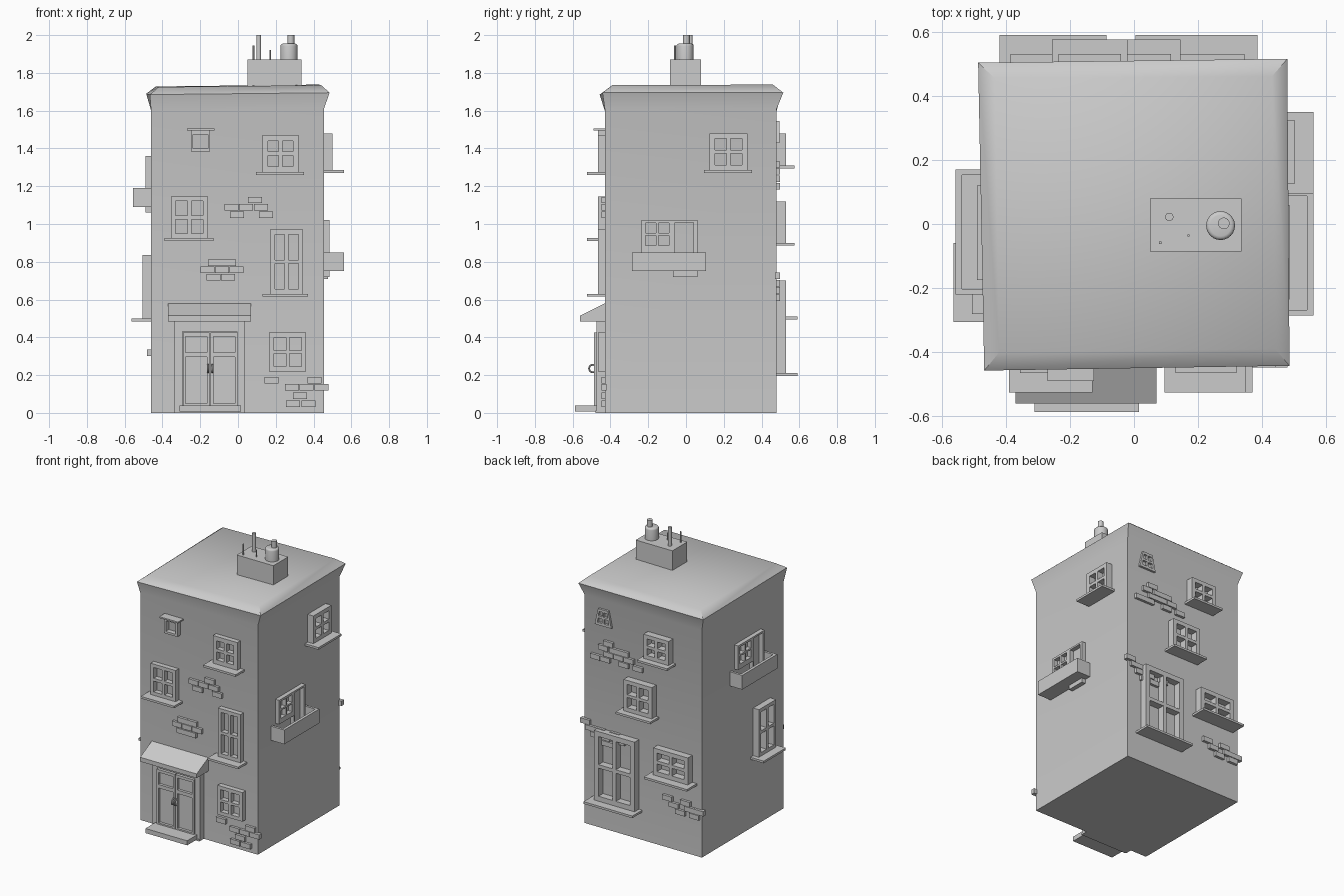
import bpy, bmesh, math
from mathutils import Matrix

if "Cube" in bpy.data.objects:
    bpy.data.objects.remove(bpy.data.objects["Cube"])

# Each wall: rotation about z and distance from centre; u runs rightwards seen from outside
WALLS = {"front": (0, .43), "right": (90, .455), "back": (180, .48), "left": (270, .46)}


def finish(name, bm, wall=None, smooth=None):
    if wall:
        ang, w = WALLS[wall]
        bm.transform(Matrix.Rotation(math.radians(ang), 4, 'Z') @ Matrix.Translation((0, -w, 0)))
    bmesh.ops.recalc_face_normals(bm, faces=bm.faces)
    me = bpy.data.meshes.new(name)
    bm.to_mesh(me)
    bm.free()
    ob = bpy.data.objects.new(name, me)
    bpy.context.collection.objects.link(ob)
    if smooth:
        bpy.ops.object.select_all(action='DESELECT')
        bpy.context.view_layer.objects.active = ob
        ob.select_set(True)
        bpy.ops.object.shade_smooth_by_angle(angle=math.radians(smooth))
    return ob


def boxes(name, wall, items):
    """Each item: u0, u1, depth0, depth1, z0, z1."""
    bm = bmesh.new()
    for u0, u1, d0, d1, z0, z1 in items:
        m = Matrix.Translation(((u0 + u1) / 2, -(d0 + d1) / 2, (z0 + z1) / 2))
        m = m @ Matrix.Diagonal((u1 - u0, d1 - d0, z1 - z0, 1))
        bmesh.ops.create_cube(bm, size=1, matrix=m)
    return finish(name, bm, wall)


def window(name, wall, us, zs, depth, taper=0, base=-.01):
    """Frame with open panes at odd grid cells."""
    bm = bmesh.new()
    mid = (us[0] + us[-1]) / 2
    grid = [[bm.verts.new((mid + (u - mid) * (1 - taper * (z - zs[0]) / (zs[-1] - zs[0])), -depth, z))
             for z in zs] for u in us]
    for i in range(len(us) - 1):
        for j in range(len(zs) - 1):
            if not (i % 2 and j % 2):
                bm.faces.new((grid[i][j], grid[i + 1][j], grid[i + 1][j + 1], grid[i][j + 1]))
    ext = bmesh.ops.extrude_face_region(bm, geom=bm.faces[:], use_keep_orig=True)
    for v in ext["geom"]:
        if isinstance(v, bmesh.types.BMVert):
            v.co.y = -base
    return finish(name, bm, wall)


def splits(a, b, edge, bar):
    m = (a + b) / 2
    return [a, a + edge, m - bar / 2, m + bar / 2, b - edge, b]


def sill(name, wall, u0, u1, z, depth):
    boxes(name, wall, [(u0, u1, -.01, depth, z - .015, z)])


def cylinder(name, x, y, r, z0, z1, seg=24, bevel=0):
    bm = bmesh.new()
    bmesh.ops.create_cone(bm, cap_ends=True, segments=seg, radius1=r, radius2=r, depth=z1 - z0,
                          matrix=Matrix.Translation((x, y, (z0 + z1) / 2)))
    if bevel:
        top = [e for e in bm.edges if all(v.co.z > z1 - 1e-4 for v in e.verts)]
        bmesh.ops.bevel(bm, geom=top, offset=bevel, segments=3, profile=.5, affect='EDGES')
    finish(name, bm, smooth=40)


def bricks(name, wall, rows):
    boxes(name, wall, [(u - .037, u + .037, -.01, .018, z - .017, z + .017)
                       for z, us in rows for u in us])


# Body with flared cornice and slightly uneven roof
bm = bmesh.new()
rings = [
    [(-.46, -.43, 0), (.455, -.43, 0), (.455, .48, 0), (-.46, .48, 0)],
    [(-.46, -.43, 1.6), (.455, -.43, 1.61), (.455, .48, 1.61), (-.46, .48, 1.6)],
    [(-.467, -.457, 1.685), (.485, -.442, 1.695), (.478, .515, 1.695), (-.486, .503, 1.69)],
    [(-.42, -.40, 1.725), (.44, -.39, 1.735), (.43, .46, 1.738), (-.435, .455, 1.728)]]
loops = [[bm.verts.new(p) for p in r] for r in rings]
for a, b in zip(loops, loops[1:]):
    for i in range(4):
        bm.faces.new((a[i], a[(i + 1) % 4], b[(i + 1) % 4], b[i]))
bm.faces.new(loops[0])
bm.faces.new(loops[-1])
finish("building_body", bm, smooth=48)

# Chimney and pipes
boxes("chimney", None, [(.05, .335, -.08, .085, 1.69, 1.87)])
cylinder("chimney_pot", .27, -.005, .045, 1.86, 1.955, bevel=.012)
cylinder("chimney_pot_cap", .28, .002, .018, 1.94, 2.0)
cylinder("tall_pipe", .11, .022, .013, 1.86, 2.0, 16)
cylinder("left_rod", .082, -.058, .005, 1.86, 1.945, 10)
cylinder("short_rod", .17, -.036, .004, 1.86, 1.92, 10)

# Windows and sills: wall, u range, z range, edge, bar, depth, sill range, sill depth
WINDOWS = [
    ("front", .13, .32, 1.275, 1.47, .03, .02, .035, (.095, .35), .095),
    ("front", -.355, -.16, .925, 1.145, .024, .02, .035, (-.39, -.13), .095),
    ("front", .17, .345, .63, .97, .025, .02, .035, (.13, .37), .095),
    ("front", .165, .36, .22, .425, .025, .018, .035, None, 0),
    ("right", .125, .325, 1.285, 1.48, .028, .02, .045, (.095, .35), .105),
    ("left", .09, .28, .5, .835, .025, .02, .045, (.06, .305), .103),
    ("back", -.345, -.03, .21, .7, .035, .025, .05, (-.385, -.005), .11),
    ("back", .115, .385, .51, .7, .03, .022, .05, (.085, .42), .11),
    ("back", -.115, .105, .9, 1.12, .028, .02, .05, (-.145, .125), .095),
    ("back", .04, .235, 1.31, 1.48, .027, .02, .05, (.02, .255), .095)]
for n, (wall, u0, u1, z0, z1, edge, bar, d, s, sd) in enumerate(WINDOWS):
    window(f"{wall}_window_{n}", wall, splits(u0, u1, edge, bar), splits(z0, z1, edge, bar), d)
    if s:
        sill(f"{wall}_sill_{n}", wall, s[0], s[1], z0, sd)
window("front_vent_window", "front", [-.25, -.237, -.16, -.147], [1.385, 1.4, 1.475, 1.495], .035)
boxes("front_vent_lintel", "front", [(-.27, -.125, -.01, .06, 1.495, 1.505)])
window("back_attic_window", "back", splits(-.365, -.235, .018, .015), splits(1.43, 1.545, .018, .015),
       .015, taper=.4)

# Balconies, each with a small window beside a door
for wall, c, z, d in (("right", -.09, .75, .105), ("left", .025, 1.09, .097)):
    boxes(wall + "_balcony", wall, [
        (c - .195, c + .195, -.01, d, z, z + .018), (c - .195, c + .195, d - .02, d, z, z + .1),
        (c - .195, c - .178, -.01, d, z, z + .1), (c + .178, c + .195, -.01, d, z, z + .1)])
    window(wall + "_balcony_window", wall, [c + u for u in (-.145, -.125, -.07, -.056, 0, .028)],
           [z + h for h in (.1, .135, .19, .202, .255, .27)], .03)
    window(wall + "_balcony_door_frame", wall, [c + u for u in (.022, .032, .13, .15)],
           [z + h for h in (-.03, .018, .258, .27)], .03)

# Entrance: surround, double door, handles, step, canopy
boxes("door_surround", "front", [(-.335, -.295, -.01, .045, 0, .49), (-.004, .035, -.01, .045, 0, .49),
                                 (-.3, 0, -.01, .045, .43, .49)])
for side, u0, u1 in (("left", -.292, -.15), ("right", -.145, -.003)):
    e = .014
    window(side + "_door", "front", [u0, u0 + e, u1 - e, u1], [.01, .05, .295, .32, .405, .425], .057)
    boxes(side + "_door_panel", "front", [(u0 + .005, u1 - .005, -.01, .038, .02, .42)])
for side, x in (("left", -.158), ("right", -.136)):
    bpy.ops.mesh.primitive_torus_add(major_segments=20, minor_segments=8, major_radius=.02,
                                     minor_radius=.005, location=(x, -.493, .235),
                                     rotation=(0, math.pi / 2, 0))
    bpy.context.object.name = side + "_door_handle"
    bpy.ops.object.shade_smooth_by_angle()
boxes("door_step", "front", [(-.31, .015, -.01, .157, .008, .04), (-.33, .035, -.01, .05, 0, .012)])
bm = bmesh.new()
prof = [bm.verts.new((-.37, y, z)) for y, z in ((.01, .58), (0, .58), (-.13, .515), (-.13, .485), (.01, .485))]
ext = bmesh.ops.extrude_face_region(bm, geom=[bm.faces.new(prof)], use_keep_orig=True)
for v in ext["geom"]:
    if isinstance(v, bmesh.types.BMVert):
        v.co.x = .07
finish("door_canopy", bm, "front")

# Exposed brick patches
bricks("front_bricks_upper", "front", [(1.127, [.09]), (1.088, [-.035, .042, .122]), (1.048, [-.005, .147])])
bricks("front_bricks_middle", "front", [(.795, [-.122, -.047]), (.757, [-.162, -.085, -.008]),
                                        (.717, [-.13, -.053])])
bricks("front_bricks_lower", "front", [(.172, [.178, .405]), (.135, [.285, .362, .442]), (.09, [.328]),
                                       (.048, [.29, .372])])
bricks("back_bricks_upper", "back", [(1.315, [-.26]), (1.278, [-.3, -.215, -.14]),
                                     (1.24, [-.255, -.18, -.1]), (1.2, [-.36, -.285, -.14, -.03])])
bricks("back_bricks_middle", "back", [(.725, [-.44]), (.687, [-.4, -.325, -.21]), (.649, [-.36, -.285, -.17]),
                                      (.61, [-.32, -.245])])
bricks("back_bricks_lower", "back", [(.355, [.2, .34]), (.318, [.25, .37, .445]), (.28, [.3, .41])])
